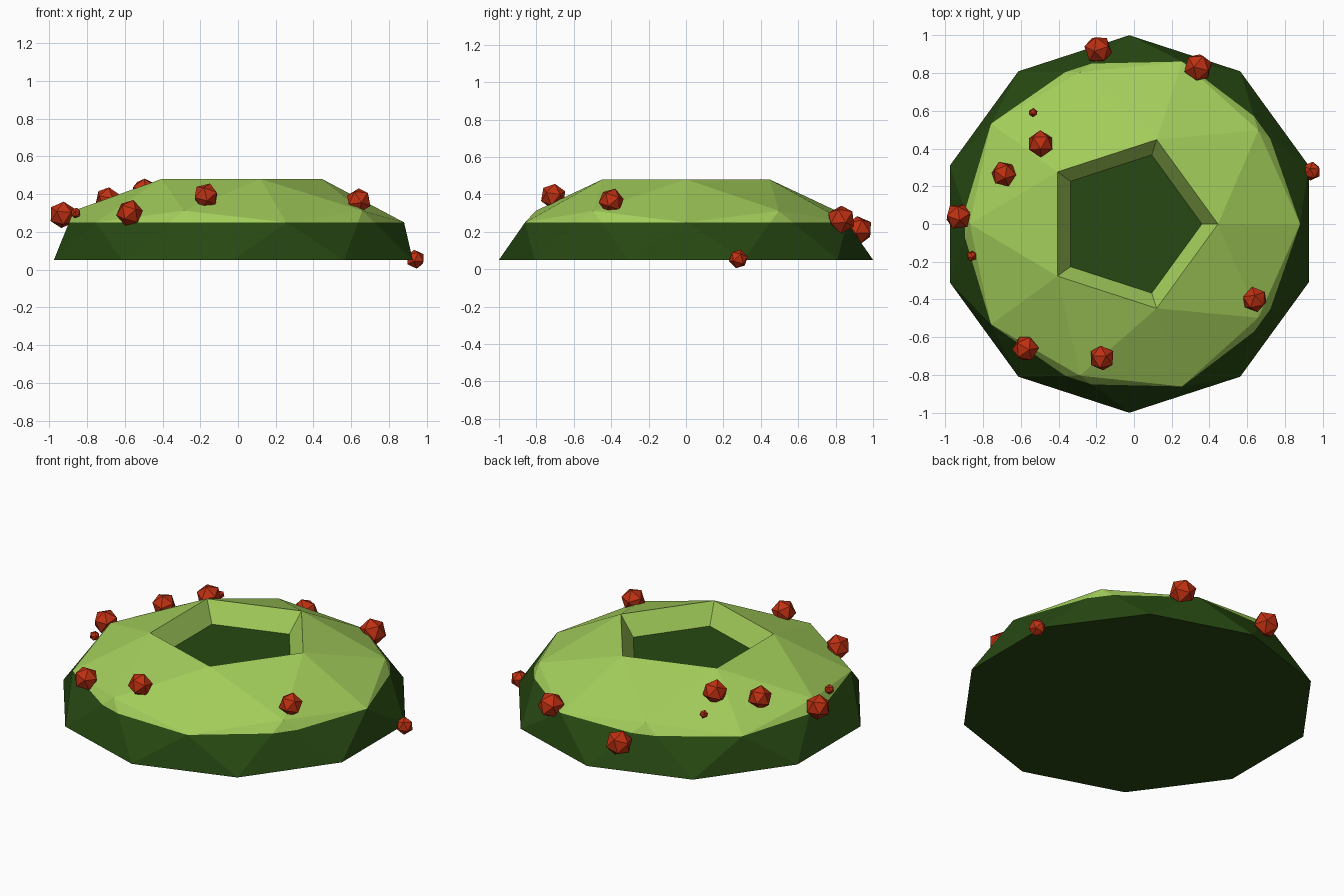
import bpy, bmesh, math
from mathutils import Vector

if "Cube" in bpy.data.objects:
    bpy.data.objects.remove(bpy.data.objects["Cube"])

CX = -0.025  # the wreath sits slightly left of centre


def material(name, rgb):
    m = bpy.data.materials.new(name)
    m.diffuse_color = (*rgb, 1)
    m.use_nodes = True
    m.node_tree.nodes["Principled BSDF"].inputs["Base Color"].default_value = m.diffuse_color
    return m


light = material("light green", (0.37, 0.62, 0.105))
dark = material("dark green", (0.02, 0.066, 0.006))
red = material("berry red", (0.52, 0.03, 0.006))


def add_object(name, bm, mats):
    me = bpy.data.meshes.new(name)
    bm.to_mesh(me)
    bm.free()
    for m in mats:
        me.materials.append(m)
    ob = bpy.data.objects.new(name, me)
    bpy.context.collection.objects.link(ob)
    return ob


def ring(bm, n, radius, z, start):
    return [bm.verts.new((CX + radius * math.cos(math.radians(start) + k * math.tau / n),
                          radius * math.sin(math.radians(start) + k * math.tau / n), z))
            for k in range(n)]


# Faceted bush: half a squashed icosphere with a pentagonal hollow in the top
bm = bmesh.new()
floor = ring(bm, 5, 0.385, 0.36, 0)
rim = ring(bm, 5, 0.47, 0.48, 0)
corner = ring(bm, 5, 0.905, 0.25, 0)
between = ring(bm, 5, 0.845, 0.312, 36)
base = ring(bm, 10, 1.0, 0.05, 18)
for i in range(5):
    j = (i + 1) % 5
    b0, b1, b2 = base[2 * i], base[2 * i + 1], base[2 * i - 1]
    for f in ((rim[i], between[i], rim[j]),
              (rim[i], corner[i], between[i]),
              (rim[j], between[i], corner[j]),
              (corner[i], b0, between[i]),
              (between[i], b0, b1),
              (between[i], b1, corner[j]),
              (corner[i], b2, b0),
              (floor[i], rim[i], rim[j], floor[j])):
        bm.faces.new(f)
hollow_floor = bm.faces.new(floor)
bm.faces.new(base[::-1])

# Dark skirt below z = 0.25, dark floor in the hollow
bmesh.ops.bisect_plane(bm, geom=bm.verts[:] + bm.edges[:] + bm.faces[:], dist=1e-5,
                       plane_co=(0, 0, 0.25), plane_no=(0, 0, 1))
bmesh.ops.recalc_face_normals(bm, faces=bm.faces[:])
for f in bm.faces:
    c = f.calc_center_median()
    in_hollow = f.normal.z > 0.99 and math.hypot(c.x - CX, c.y) < 0.1
    f.material_index = 1 if c.z < 0.25 or in_hollow else 0
add_object("bush", bm, [light, dark])

# Berries: x, y, z, radius
berries = [(0.94, 0.28, 0.055, 0.052), (0.34, 0.83, 0.265, 0.078), (-0.19, 0.925, 0.21, 0.077),
           (-0.69, 0.265, 0.37, 0.07), (-0.495, 0.425, 0.415, 0.072), (-0.535, 0.59, 0.35, 0.025),
           (-0.93, 0.04, 0.29, 0.073), (-0.86, -0.17, 0.30, 0.029), (-0.575, -0.66, 0.30, 0.072),
           (-0.17, -0.71, 0.39, 0.07), (0.64, -0.4, 0.365, 0.069)]
for k, (x, y, z, r) in enumerate(berries):
    bm = bmesh.new()
    bmesh.ops.create_icosphere(bm, subdivisions=1, radius=r)
    # tilt each berry outwards from the bush
    turn = Vector((x - CX, y, 0.6)).to_track_quat('Z', 'Y')
    for v in bm.verts:
        v.co = turn @ v.co + Vector((x, y, z))
    add_object(f"berry_{k + 1}", bm, [red])
